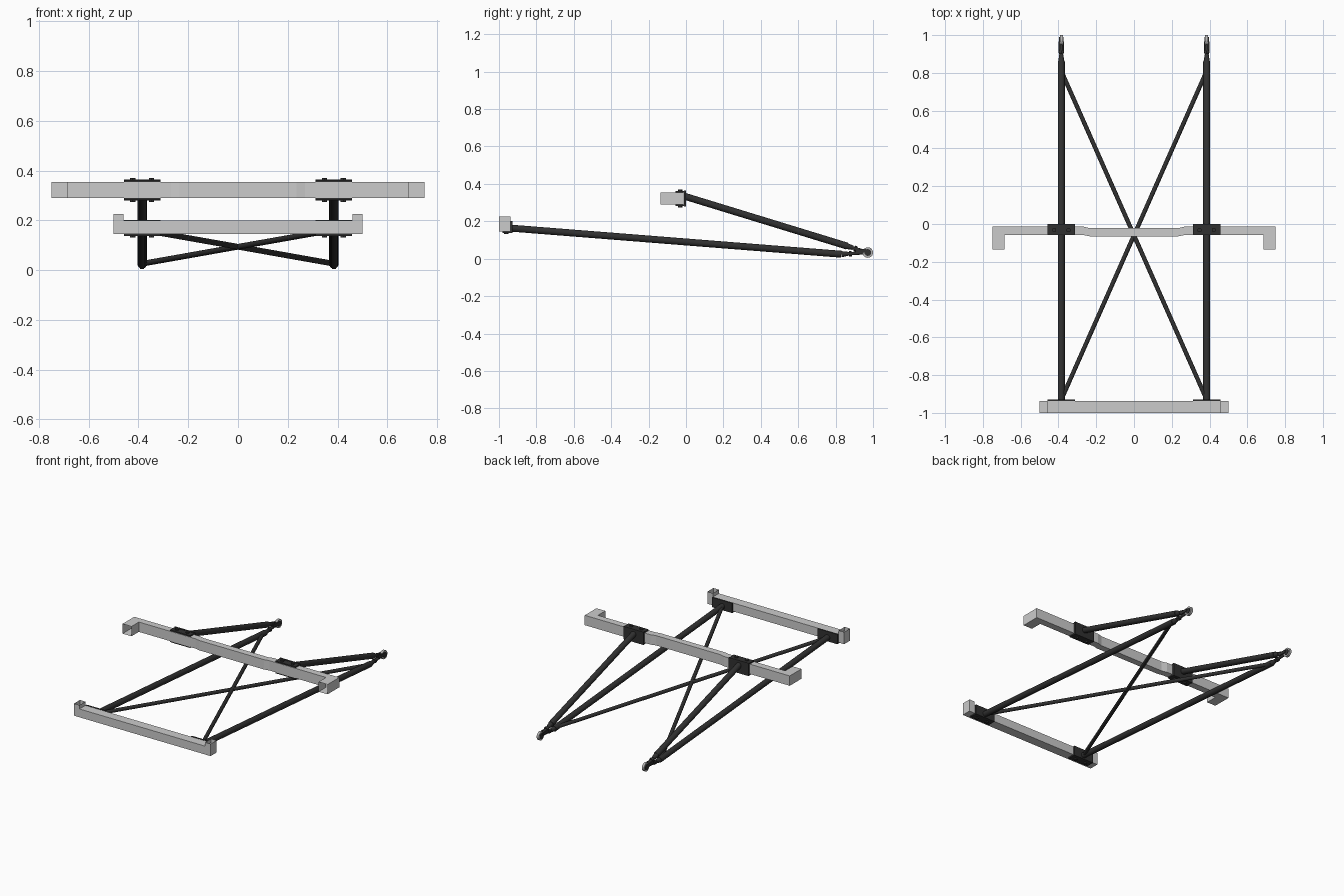
import bpy, bmesh, math
from mathutils import Vector

if "Cube" in bpy.data.objects:
    bpy.data.objects.remove(bpy.data.objects["Cube"])


def material(name, v):
    m = bpy.data.materials.new(name)
    m.diffuse_color = (v, v, v, 1)
    m.use_nodes = True
    m.node_tree.nodes["Principled BSDF"].inputs["Base Color"].default_value = m.diffuse_color
    return m


BLACK = material("black_paint", 0.03)
STEEL = material("steel", 0.45)


def finish(name, bm, mat=None, smooth=False):
    bmesh.ops.recalc_face_normals(bm, faces=bm.faces)
    me = bpy.data.meshes.new(name)
    bm.to_mesh(me)
    bm.free()
    if mat:
        me.materials.append(mat)
    ob = bpy.data.objects.new(name, me)
    bpy.context.collection.objects.link(ob)
    if smooth:
        bpy.ops.object.select_all(action='DESELECT')
        ob.select_set(True)
        bpy.context.view_layer.objects.active = ob
        bpy.ops.object.shade_smooth_by_angle(angle=math.radians(40))
    return ob


def open_bar(name, half, to_3d, lo, hi):
    """Open-ended box tube through mirrored pairs of side points."""
    pairs = [[(-x, v) for x, v in p] for p in reversed(half)] + half
    bm = bmesh.new()
    rings = [[bm.verts.new(to_3d(*p, d)) for p, d in
              ((a, lo), (b, lo), (b, hi), (a, hi))] for a, b in pairs]
    for r, s in zip(rings, rings[1:]):
        for i in range(4):
            j = (i + 1) % 4
            bm.faces.new((r[i], r[j], s[j], s[i]))
    return finish(name, bm)


def add_rod(bm, a, b, r1, r2=None, n=20):
    a, b = Vector(a), Vector(b)
    d = b - a
    mat = d.to_track_quat('Z', 'Y').to_matrix().to_4x4()
    mat.translation = (a + b) / 2
    bmesh.ops.create_cone(bm, cap_ends=True, segments=n, radius1=r1,
                          radius2=r1 if r2 is None else r2,
                          depth=d.length, matrix=mat)


def rod(name, a, b, r1, r2=None, n=20, mat=BLACK):
    bm = bmesh.new()
    add_rod(bm, a, b, r1, r2, n)
    return finish(name, bm, mat, n > 8)


def add_box(bm, lo, hi):
    g = bmesh.ops.create_cube(bm, size=1)
    for v in g['verts']:
        v.co = Vector([(l + h) / 2 + c * (h - l) for l, h, c in zip(lo, hi, v.co)])


# Upper bar, stepped in the middle with hooked open ends
open_bar("upper_bar",
         [[(.235, -.022), (.235, -.065)], [(.27, -.013), (.27, -.058)],
          [(.75, -.013), (.685, -.058)], [(.75, -.135), (.685, -.135)]],
         lambda x, y, z: (x, y, z), .29, .355)
# Lower bar with upturned open ends
open_bar("lower_bar",
         [[(.5, .145), (.46, .2)], [(.5, .225), (.46, .225)]],
         lambda x, z, y: (x, y, z), -1.0, -.938)

for s, side in ((-1, "left"), (1, "right")):
    X = .385 * s
    x0, x1 = X - .073, X + .073

    # Bolted channel bracket behind the upper bar
    bm = bmesh.new()
    add_box(bm, (x0, -.012, .28), (x1, -.001, .365))
    add_box(bm, (x0, -.055, .355), (x1, -.001, .363))
    add_box(bm, (x0, -.055, .282), (x1, -.001, .29))
    for dx in (-.038, .038):
        add_rod(bm, (X + dx, -.032, .274), (X + dx, -.032, .371), .012, n=6)
    finish("upper_bracket_" + side, bm, BLACK)

    # Angle bracket behind and under the lower bar
    bm = bmesh.new()
    add_box(bm, (x0, -.938, .137), (x1, -.928, .202))
    add_box(bm, (x0, -.982, .137), (x1, -.928, .145))
    for dx in (-.038, .038):
        add_rod(bm, (X + dx, -.96, .131), (X + dx, -.96, .14), .012, n=6)
    finish("lower_bracket_" + side, bm, BLACK)

    # Long tubes running back to the shared joint
    eye = Vector((X, .972, .033))
    up_end, low_end = Vector((X, .86, .068)), Vector((X, .83, .024))
    rod("upper_tube_" + side, (X, -.005, .333), up_end, .0185)
    rod("lower_tube_" + side, (X, -.932, .163), low_end, .0185)

    # Tapered ends, threaded studs and lock nuts
    for nm, end in (("upper", up_end), ("lower", low_end)):
        d = (eye - end).normalized()
        stop = eye - d * .024
        rod(nm + "_taper_" + side, end, end + d * .035, .0165, .011)
        rod(nm + "_stud_" + side, end + d * .03, stop, .009, n=12)
        rod(nm + "_nut_" + side, end + d * .042, end + d * .056, .015, n=6)

    # Clevis cheeks beside the joint eye
    bm = bmesh.new()
    for k in (-1, 1):
        add_box(bm, (X + k * .011 - .003, .905, .033), (X + k * .011 + .003, .965, .052))
    finish("clevis_" + side, bm, BLACK)

    # Joint eye: steel ring with a ball inside
    bm = bmesh.new()
    prof = [(.028, -.008), (.028, .008), (.018, .008), (.018, -.008)]
    N = 24
    rings = []
    for i in range(N):
        t = 2 * math.pi * i / N
        rings.append([bm.verts.new((X + w, eye.y + r * math.cos(t), eye.z + r * math.sin(t)))
                      for r, w in prof])
    for i in range(N):
        r, q = rings[i], rings[(i + 1) % N]
        for j in range(4):
            k = (j + 1) % 4
            bm.faces.new((r[j], r[k], q[k], q[j]))
    finish("joint_eye_" + side, bm, STEEL, True)
    rod("joint_ball_" + side, eye - Vector((.011, 0, 0)), eye + Vector((.011, 0, 0)), .018, mat=BLACK)

    # Crossing diagonal brace
    rod("diagonal_brace_" + side, (X, -.93, .162), (-X, .81, .026), .0115, n=16)
